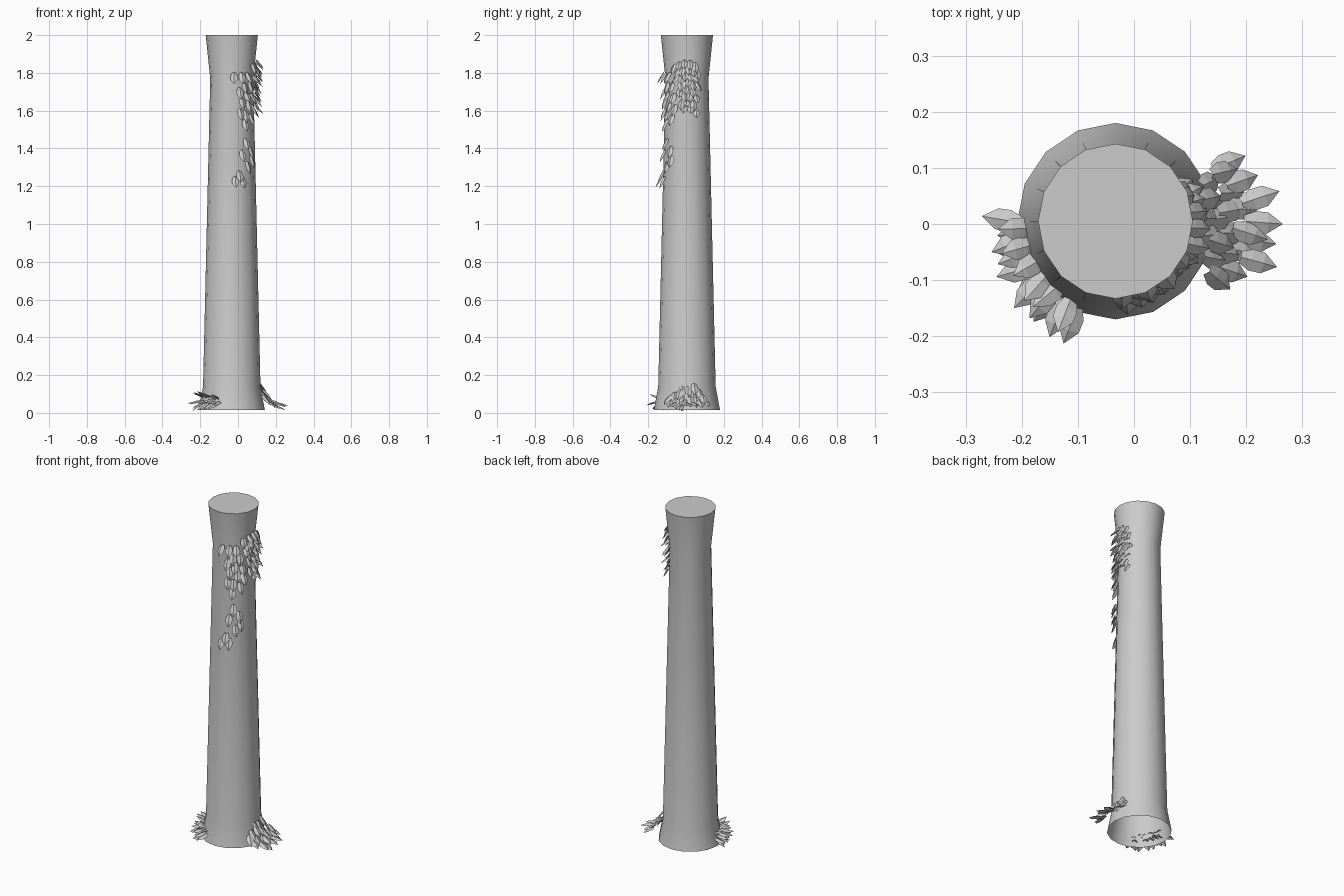
import bpy
import math
import random
from mathutils import Matrix, Vector

random.seed(4)
if "Cube" in bpy.data.objects:
    bpy.data.objects.remove(bpy.data.objects["Cube"])

AXIS = Vector((-0.033, 0.005, 0))
PROFILE = [(0.175, 0.015), (0.152, 0.14), (0.114, 1.77), (0.138, 2.0)]
SIDES = 16


def make_material(name, value):
    mat = bpy.data.materials.new(name)
    mat.use_nodes = True
    colour = (value, value, value, 1)
    mat.diffuse_color = colour
    mat.node_tree.nodes["Principled BSDF"].inputs["Base Color"].default_value = colour
    return mat


stone = make_material("pale grey", 0.6)


def make_object(name, verts, faces):
    mesh = bpy.data.meshes.new(name)
    mesh.from_pydata(verts, [], faces)
    mesh.materials.append(stone)
    obj = bpy.data.objects.new(name, mesh)
    bpy.context.collection.objects.link(obj)
    return obj


def trunk_radius(z):
    for (r0, z0), (r1, z1) in zip(PROFILE, PROFILE[1:]):
        if z <= z1:
            return r0 + (r1 - r0) * (z - z0) / (z1 - z0)
    return PROFILE[-1][0]


# Column shaft: flared foot, long taper, flared top, open underneath
verts, faces = [], []
for r, z in PROFILE:
    for i in range(SIDES):
        a = math.tau * i / SIDES
        verts.append(AXIS + Vector((r * math.cos(a), r * math.sin(a), z)))
for row in range(len(PROFILE) - 1):
    for i in range(SIDES):
        a, b = row * SIDES + i, row * SIDES + (i + 1) % SIDES
        faces.append((a, b, b + SIDES, a + SIDES))
faces.append(tuple(range(len(verts) - SIDES, len(verts))))
shaft = make_object("column_shaft", verts, faces)
bpy.context.view_layer.objects.active = shaft
shaft.select_set(True)
bpy.ops.object.shade_smooth_by_angle(angle=math.radians(40))

# Leaf outline as (distance along, half width), folded along its midrib
OUTLINE = [(0, 0.15), (0.3, 0.27), (0.62, 0.26)]


def make_leaves(name, leaves):
    """Each leaf: angle round the shaft, root height, gap, droop, length, twist."""
    verts, faces = [], []
    for angle, z, gap, droop, length, twist in leaves:
        r = trunk_radius(z) + gap
        place = (Matrix.Translation(AXIS + Vector((0, 0, z)))
                 @ Matrix.Rotation(math.radians(angle), 4, "Z")
                 @ Matrix.Translation((r, 0, 0))
                 @ Matrix.Rotation(math.radians(twist), 4, "Z")
                 @ Matrix.Rotation(math.radians(droop), 4, "Y"))
        n = len(verts)
        for along, half in OUTLINE:
            for side, lift in ((-1, 0), (0, 0.1), (1, 0)):
                verts.append(place @ (Vector((along, side * half, lift)) * length))
        verts.append(place @ Vector((length, 0, 0)))
        for k in (0, 3):
            for s in (0, 1):
                a = n + k + s
                faces.append((a, a + 3, a + 4, a + 1))
        tip = n + 9
        faces += [(n + 6, tip, n + 7), (n + 7, tip, n + 8)]
    make_object(name, verts, faces)


def vary(amount):
    return random.uniform(-amount, amount)


# Hanging leaves on the front, as (x, root height)
FRONT = [(-0.02, 1.80), (0.02, 1.80), (0.05, 1.80), (0.035, 1.75), (0.065, 1.75),
         (0.01, 1.72), (0.045, 1.70), (0.07, 1.69), (0.02, 1.67), (0.055, 1.65),
         (0.075, 1.63), (0.01, 1.61), (0.04, 1.60), (0.065, 1.58), (0.035, 1.55)]
LOWER = [(0.04, 1.45), (0.06, 1.41), (0.02, 1.39), (0.065, 1.36),
         (0.045, 1.33), (0.005, 1.28), (0.02, 1.25), (-0.015, 1.25)]


def hanging(points):
    leaves = []
    for x, z in points:
        angle = math.degrees(math.asin((x - AXIS.x) / 0.125)) - 90
        leaves.append((angle, z, 0.003, 62 + vary(8), 0.07, vary(10)))
    return leaves


make_leaves("upper_front_leaves", hanging(FRONT))
make_leaves("lower_front_leaves", hanging(LOWER))

# Hanging leaves on the left side, narrowing downwards
side = []
for row in range(8):
    z = 1.87 - row * 0.034
    low, high = -30 + row * 3, 26 - row * 0.5
    count = 5 if row < 4 else 3
    for i in range(count):
        angle = low + (high - low) * (i + 0.5 * (row % 2)) / (count - 0.5)
        arch = abs(angle) * 0.0008
        side.append((angle, z - arch, 0.005, 55 + vary(15), 0.062, vary(20)))
make_leaves("upper_left_leaves", side)


# Leaf tufts round the foot, built from fans at several heights
def tuft(name, fans):
    leaves = []
    for start, end, count, z, gap, droop in fans:
        for i in range(count):
            angle = start + (end - start) * i / (count - 1)
            leaves.append((angle, z + vary(0.008), gap + vary(0.008),
                           droop + vary(8), 0.072, vary(15)))
    make_leaves(name, leaves)


tuft("left_foot_leaves", [
    (-10, 14, 3, 0.145, 0.0, 58),
    (-22, 22, 5, 0.115, 0.01, 52),
    (-28, 26, 6, 0.085, 0.02, 42),
    (-24, 28, 6, 0.060, 0.035, 25),
    (-16, 8, 4, 0.045, 0.058, 18)])
tuft("right_foot_leaves", [
    (185, 240, 6, 0.070, -0.012, -25),
    (181, 246, 8, 0.060, -0.006, 10),
    (188, 240, 6, 0.050, -0.010, 30)])
